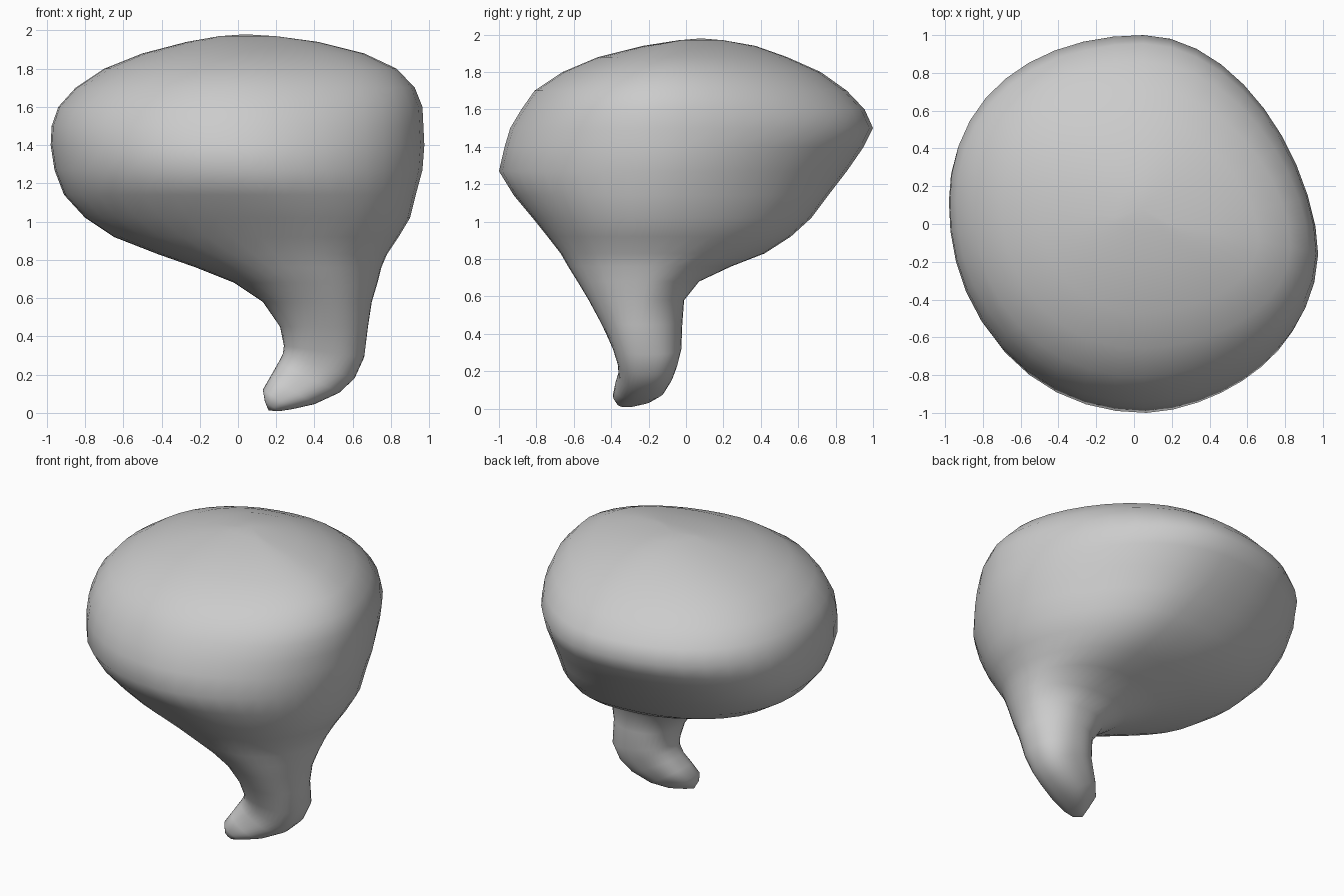
import bpy, bmesh
from math import sin, cos, pi

cube = bpy.data.objects.get("Cube")
if cube:
    bpy.data.objects.remove(cube, do_unlink=True)

SEGMENTS = 40

# Curled foot rings: left x, left z, right x, right z, front y, back y
foot = [
    (.14, .06, .215, .008, -.37, -.26),
    (.13, .12, .29, .02, -.39, -.17),
    (.17, .19, .40, .045, -.38, -.11),
    (.21, .26, .53, .105, -.36, -.07),
    (.235, .31, .61, .18, -.365, -.045),
    (.24, .35, .66, .29, -.39, -.025),
]
# Level body rings: height, left x, right x, front y, back y
body = [
    (.45, .22, .68, -.45, -.02),
    (.58, .13, .70, -.52, -.01),
    (.68, -.02, .73, -.58, .07),
    (.76, -.22, .75, -.63, .24),
    (.83, -.42, .78, -.67, .42),
    (.92, -.65, .84, -.74, .56),
    (1.02, -.80, .90, -.82, .67),
    (1.14, -.91, .93, -.92, .76),
    (1.27, -.96, .965, -1.0, .86),
    (1.40, -.98, .975, -.97, .95),
    (1.50, -.975, .97, -.94, 1.0),
    (1.60, -.94, .965, -.88, .955),
    (1.70, -.85, .925, -.81, .86),
    (1.80, -.70, .83, -.66, .72),
    (1.88, -.50, .66, -.47, .54),
    (1.94, -.27, .42, -.23, .37),
    (1.97, -.10, .20, -.04, .20),
]


def loop_points(bm, left, right, y0, y1, centre, power_at, skew_at):
    """Closed loop of four blended quarter curves, tilted from left to right."""
    (xl, zl), (xr, zr), (cx, cy) = left, right, centre
    verts = []
    for i in range(SEGMENTS):
        a = 2 * pi * i / SEGMENTS
        c, s = cos(a), sin(a)
        power = power_at(c, s)
        k = (abs(c) ** power + abs(s) ** power) ** (-1 / power)
        x = cx + c * k * ((xr - cx) if c > 0 else (cx - xl))
        y = cy + s * k * ((y1 - cy) if s > 0 else (cy - y0))
        y -= skew_at(c) * c * abs(c)
        z = zl + (zr - zl) * (x - xl) / (xr - xl)
        verts.append(bm.verts.new((x, y, z)))
    return verts


def foot_ring(bm, xl, zl, xr, zr, y0, y1):
    centre = ((xl + xr) / 2, (y0 + y1) / 2)
    return loop_points(bm, (xl, zl), (xr, zr), y0, y1, centre,
                       lambda c, s: 2.5, lambda c: 0)


def body_ring(bm, z, xl, xr, y0, y1):
    # The widest lines drift from the stem towards the middle of the bowl
    blend = min(max((z - .55) / .75, 0), 1)
    centre = (.46 - .41 * blend, -.24 + .26 * blend)
    crown = blend * (xr - xl) / 1.95

    # Fuller on one side, flatter on the other
    def power_at(c, s):
        if s <= 0:
            return 2.2 if c < 0 else 2.1 - .35 * blend
        return 2.4 - .35 * blend if c < 0 else 1.9

    # The right flank bulges forward and the left one back
    return loop_points(bm, (xl, z), (xr, z), y0, y1, centre, power_at,
                       lambda c: (.18 if c > 0 else .10) * crown)


def cap(bm, loop, point):
    """Fan from a loop to a single end point."""
    tip = bm.verts.new(point)
    for i in range(SEGMENTS):
        bm.faces.new((loop[i], loop[(i + 1) % SEGMENTS], tip))


# Loft the whole organ as one skin
bm = bmesh.new()
loops = [foot_ring(bm, *r) for r in foot] + [body_ring(bm, *r) for r in body]
for low, high in zip(loops, loops[1:]):
    for i in range(SEGMENTS):
        j = (i + 1) % SEGMENTS
        bm.faces.new((low[i], low[j], high[j], high[i]))
cap(bm, loops[0], (.16, -.315, .012))
cap(bm, loops[-1], (.04, .08, 1.98))
bmesh.ops.recalc_face_normals(bm, faces=bm.faces)

mesh = bpy.data.meshes.new("rounded_sac")
bm.to_mesh(mesh)
bm.free()
sac = bpy.data.objects.new("rounded_sac", mesh)
bpy.context.collection.objects.link(sac)

# Plain grey surface
grey = bpy.data.materials.new("plain_grey")
grey.use_nodes = True
colour = (.6, .6, .6, 1)
grey.diffuse_color = colour
grey.node_tree.nodes["Principled BSDF"].inputs["Base Color"].default_value = colour
mesh.materials.append(grey)

# Soft skin
for poly in mesh.polygons:
    poly.use_smooth = True
